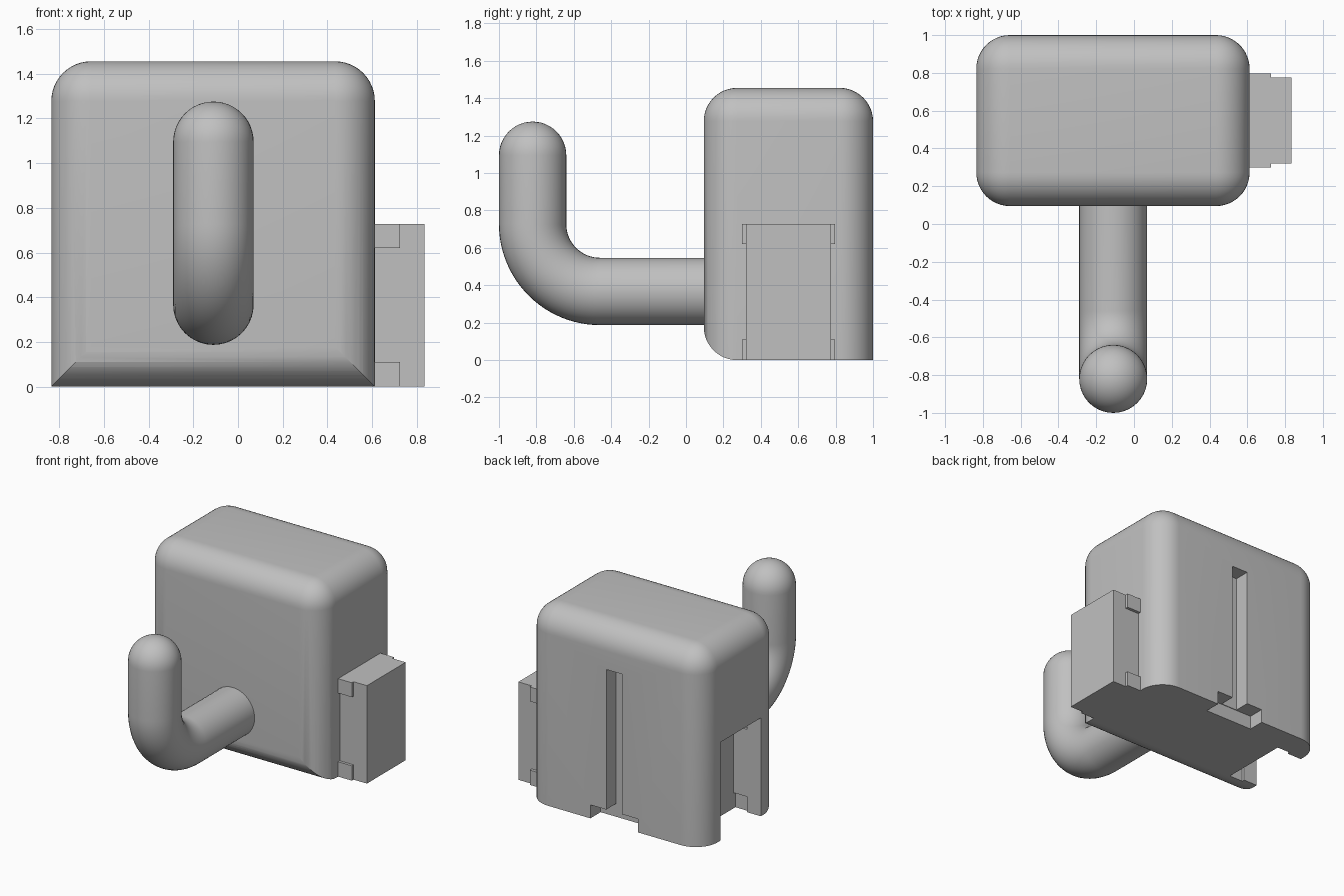
import bpy, bmesh, math
from mathutils import Vector

cube = bpy.data.objects.get("Cube")
if cube:
    bpy.data.objects.remove(cube, do_unlink=True)

GREY = (0.53, 0.53, 0.53, 1)
grey = bpy.data.materials.new("plain grey")
grey.use_nodes = True
grey.diffuse_color = GREY
grey.node_tree.nodes["Principled BSDF"].inputs["Base Color"].default_value = GREY

X0, X1, Y0, Y1, TOP = -0.835, 0.612, 0.095, 1.0, 1.455
R = 0.178          # rounding of the body
MID = -0.11        # centre line of body and hook


def finish(name, bm):
    bmesh.ops.recalc_face_normals(bm, faces=bm.faces)
    mesh = bpy.data.meshes.new(name)
    bm.to_mesh(mesh)
    bm.free()
    mesh.materials.append(grey)
    ob = bpy.data.objects.new(name, mesh)
    bpy.context.collection.objects.link(ob)
    return ob


def box_mesh(lo, hi):
    bm = bmesh.new()
    bmesh.ops.create_cube(bm, size=1)
    for v in bm.verts:
        v.co = [h if c > 0 else l for c, l, h in zip(v.co, lo, hi)]
    return bm


def box(name, lo, hi):
    return finish(name, box_mesh(lo, hi))


def activate(ob):
    bpy.ops.object.select_all(action='DESELECT')
    ob.select_set(True)
    bpy.context.view_layer.objects.active = ob


def cut(ob, cutter):
    activate(ob)
    mod = ob.modifiers.new("cut", 'BOOLEAN')
    mod.operation = 'DIFFERENCE'
    mod.solver = 'EXACT'
    mod.object = cutter
    bpy.ops.object.modifier_apply(modifier=mod.name)
    bpy.data.objects.remove(cutter, do_unlink=True)


def smooth(ob):
    activate(ob)
    bpy.ops.object.shade_smooth_by_angle(angle=math.radians(30))


# Body: block with rounded uprights and rounded top
bm = box_mesh((X0, Y0, 0), (X1, Y1, TOP))
edges = [e for e in bm.edges if max(v.co.z for v in e.verts) > 0.1]
bmesh.ops.bevel(bm, geom=edges, offset=R, segments=12, profile=0.5, affect='EDGES')
body = finish("body", bm)

# Rounded lower front edge, cut straight across
profile = [(Y0 + R * (1 - math.cos(a)), R * (1 - math.sin(a)))
           for a in (math.pi / 2 * i / 12 for i in range(13))]
profile += [(Y0 + R, -0.1), (Y0 - 0.1, -0.1), (Y0 - 0.1, R)]
bm = bmesh.new()
face = bm.faces.new([bm.verts.new((X0 - 0.1, y, z)) for y, z in profile])
ext = bmesh.ops.extrude_face_region(bm, geom=[face])["geom"]
bmesh.ops.translate(bm, vec=(X1 - X0 + 0.2, 0, 0),
                    verts=[g for g in ext if isinstance(g, bmesh.types.BMVert)])
cut(body, finish("front_edge_cutter", bm))

# Socket in the right side, with catch recesses at its inner end
IN = X0 + 0.223
cut(body, box("socket_cutter", (X0 - 0.1, 0.315, -0.1), (IN, 0.785, 0.73)))
for lo, hi in ((-0.1, 0.115), (0.615, 0.73)):
    cut(body, box("catch_cutter", (IN - 0.11, 0.295, lo), (IN, 0.805, hi)))

# Hanging slot in the back with a wide mouth at the bottom
cut(body, box("slot_cutter", (MID - 0.065, 0.885, -0.1), (MID + 0.065, 1.1, 1.14)))
cut(body, box("mouth_cutter", (MID - 0.195, 0.88, -0.1), (MID + 0.195, 1.1, 0.1)))
smooth(body)

# Side tab with four catches
box("tab", (X1 - 0.02, 0.32, 0), (0.835, 0.775, 0.727))
for side, (a, b) in {"front": (0.3, 0.32), "back": (0.775, 0.797)}.items():
    for level, (lo, hi) in {"lower": (0, 0.11), "upper": (0.62, 0.727)}.items():
        box(f"{level}_{side}_catch", (X1 - 0.02, a, lo), (0.725, b, hi))

# Hook: round bar swept out, bent upward and closed with a dome
r, bend, cy, cz, tip = 0.18, 0.36, -0.46, 0.727, 1.095
path = [(Y0 + 0.1, cz - bend, 0, r)]
for i in range(25):
    a = math.pi / 2 * i / 24
    path.append((cy - bend * math.sin(a), cz - bend * math.cos(a), a, r))
for i in range(12):
    a = math.pi / 2 * i / 12
    path.append((cy - bend, tip + r * math.sin(a), math.pi / 2, r * math.cos(a)))

bm = bmesh.new()
SIDES = 40
rings = []
for y, z, a, rad in path:
    up = Vector((0, math.sin(a), math.cos(a)))
    ring = []
    for k in range(SIDES):
        t = 2 * math.pi * k / SIDES
        ring.append(bm.verts.new(Vector((MID + rad * math.cos(t), y, z)) + up * rad * math.sin(t)))
    rings.append(ring)
for p, q in zip(rings, rings[1:]):
    for k in range(SIDES):
        n = (k + 1) % SIDES
        bm.faces.new((p[k], p[n], q[n], q[k]))
bm.faces.new(rings[0])
pole = bm.verts.new((MID, cy - bend, tip + r))
for k in range(SIDES):
    bm.faces.new((rings[-1][k], rings[-1][(k + 1) % SIDES], pole))
smooth(finish("hook", bm))
